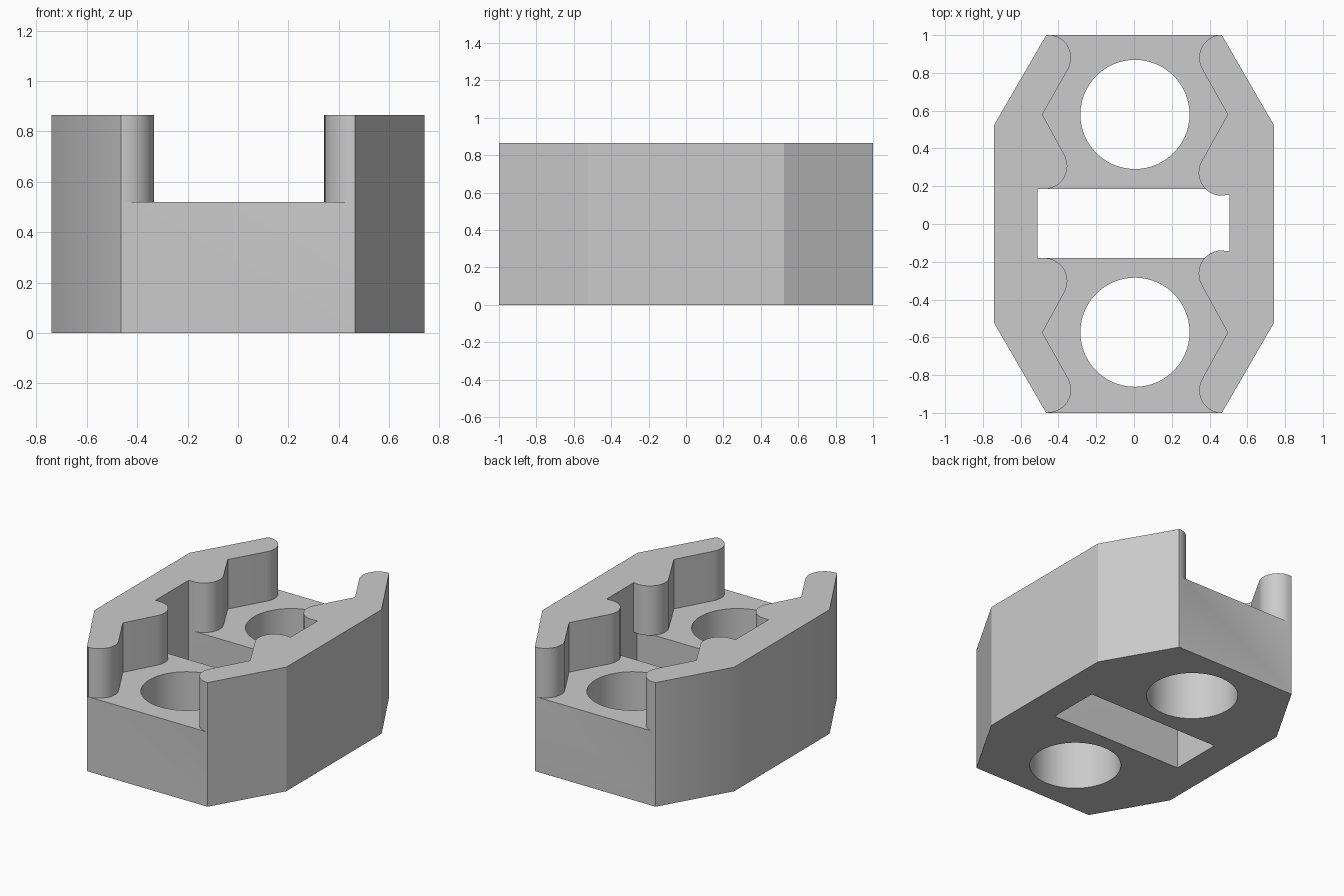
import bpy, bmesh
from math import sin, cos, radians, tau

if "Cube" in bpy.data.objects:
    bpy.data.objects.remove(bpy.data.objects["Cube"], do_unlink=True)

HEIGHT, FLOOR = 0.865, 0.52
NUB = 0.122                      # radius of the rounded rail ends

grey = bpy.data.materials.new("light grey")
grey.use_nodes = True
grey.diffuse_color = (0.6, 0.6, 0.6, 1)
grey.node_tree.nodes["Principled BSDF"].inputs["Base Color"].default_value = grey.diffuse_color


def prism(name, outline, z0, z1):
    """Extrude a closed outline from z0 to z1."""
    bm = bmesh.new()
    face = bm.faces.new([bm.verts.new((x, y, z0)) for x, y in outline])
    top = bmesh.ops.extrude_face_region(bm, geom=[face])["geom"]
    bmesh.ops.translate(bm, vec=(0, 0, z1 - z0),
                        verts=[v for v in top if isinstance(v, bmesh.types.BMVert)])
    bmesh.ops.recalc_face_normals(bm, faces=bm.faces)
    mesh = bpy.data.meshes.new(name)
    bm.to_mesh(mesh)
    bm.free()
    mesh.materials.append(grey)
    obj = bpy.data.objects.new(name, mesh)
    bpy.context.collection.objects.link(obj)
    return obj


def arc(cx, cy, r, start, end, steps):
    angles = [radians(start + (end - start) * i / steps) for i in range(steps + 1)]
    return [(cx + r * cos(a), cy + r * sin(a)) for a in angles]


def cut(target, cutter):
    cutter.hide_render = True
    mod = target.modifiers.new("cut", "BOOLEAN")
    mod.operation, mod.solver, mod.object = "DIFFERENCE", "EXACT", cutter
    bpy.context.view_layer.objects.active = target
    bpy.ops.object.modifier_apply(modifier=mod.name)
    bpy.data.objects.remove(cutter, do_unlink=True)


# Eight-sided block
block = prism("clamp_body", [(0.465, 1), (0.74, 0.525), (0.74, -0.525), (0.465, -1),
                             (-0.465, -1), (-0.74, -0.525), (-0.74, 0.525), (-0.465, 1)],
              0, HEIGHT)

# Strap slot through the lower half
cut(block, prism("slot_cutter", [(-0.51, -0.18), (0.505, -0.18), (0.505, 0.185), (-0.51, 0.185)],
                 -0.1, FLOOR))

# Channel with hexagonal pockets between rounded rail ends
right = ([(0.467, 1.1)] + arc(0.467, 0.88, NUB, 90, 210, 12) + [(0.496, 0.58)]
         + arc(0.464, 0.272, NUB, 150, 270, 12) + [(0.505, 0.155), (0.505, -0.145)]
         + arc(0.464, -0.262, NUB, 90, 210, 12) + [(0.496, -0.575)]
         + arc(0.467, -0.88, NUB, 150, 270, 12) + [(0.467, -1.1)])
left = ([(-0.467, -1.1)] + arc(-0.455, -0.877, NUB, -90, 30, 12) + [(-0.485, -0.575)]
        + arc(-0.475, -0.302, NUB, -30, 90, 12) + [(-0.51, -0.18), (-0.51, 0.185)]
        + arc(-0.475, 0.307, NUB, -90, 30, 12) + [(-0.485, 0.58)]
        + arc(-0.455, 0.88, NUB, -30, 90, 12) + [(-0.467, 1.1)])
cut(block, prism("channel_cutter", right + left, FLOOR, HEIGHT + 0.2))

# Two round through holes
for y in (0.58, -0.573):
    cut(block, prism("hole_cutter", arc(0.005, y, 0.289, 0, 354, 59), -0.1, HEIGHT + 0.1))

# Smooth curves, crisp corners; the right flank blends softly over its bends
bpy.ops.object.select_all(action="DESELECT")
block.select_set(True)
bpy.context.view_layer.objects.active = block
bpy.ops.object.shade_smooth_by_angle(angle=radians(25))
for edge in block.data.edges:
    a, b = (block.data.vertices[i].co for i in edge.vertices)
    if max(a.x, b.x) < -0.73 and abs(a.z - b.z) > 0.1:
        edge.use_edge_sharp = False
